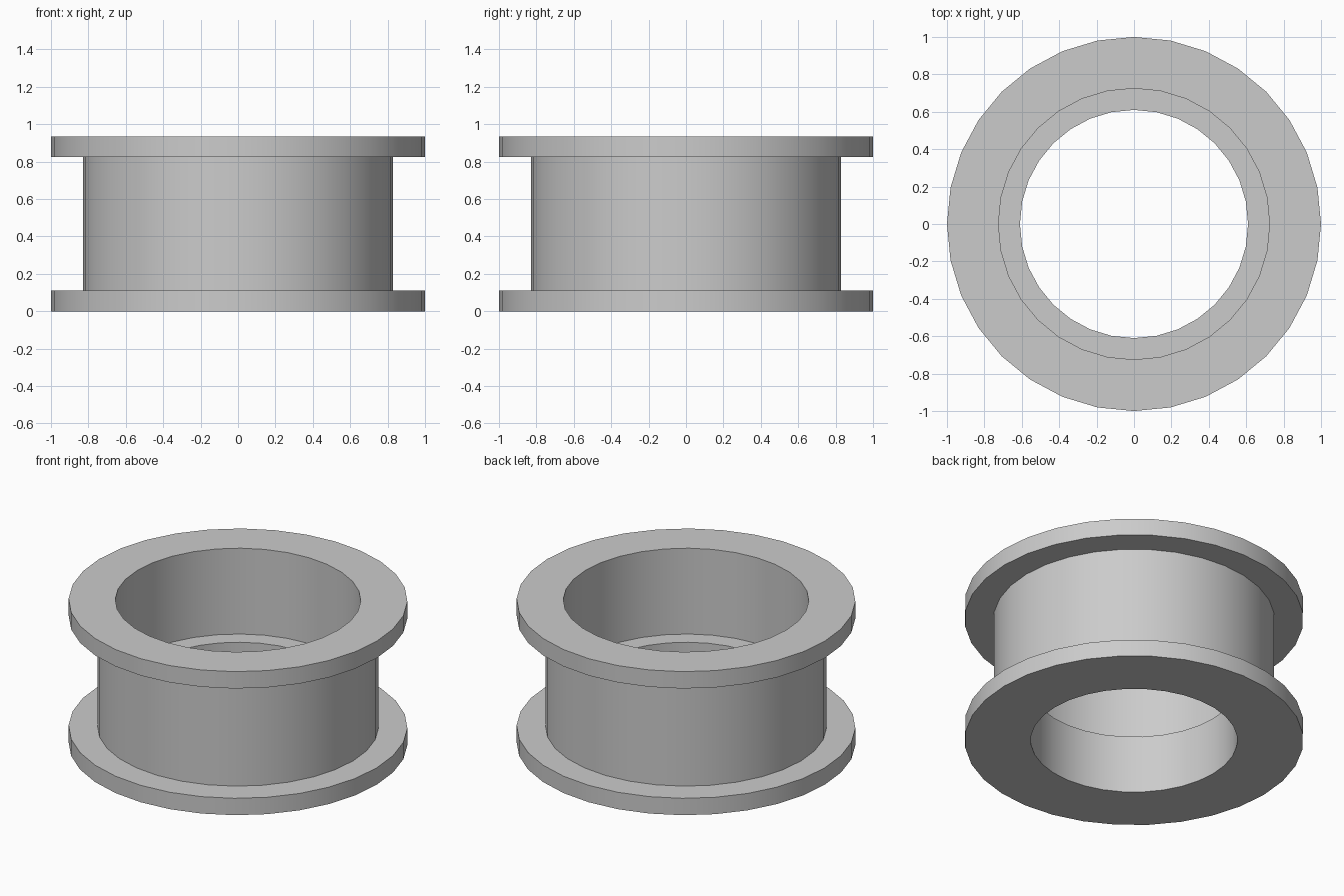
import bpy
import bmesh
import math

SIDES = 32
HEIGHT = 0.935
FLANGE = 0.11          # thickness of each flange
RIM_R, BARREL_R = 1.0, 0.83
BORE_R, HOLE_R = 0.725, 0.61
LEDGE_Z = 0.376        # height of the step inside the bore

cube = bpy.data.objects.get("Cube")
if cube:
    bpy.data.objects.remove(cube, do_unlink=True)


def make_material(name, rgb):
    mat = bpy.data.materials.new(name)
    mat.use_nodes = True
    color = (*rgb, 1.0)
    mat.diffuse_color = color
    mat.node_tree.nodes["Principled BSDF"].inputs["Base Color"].default_value = color
    return mat


def lathe(name, profile, material):
    """Spin a closed (radius, height) profile around the z axis."""
    bm = bmesh.new()
    verts = [bm.verts.new((r, 0, z)) for r, z in profile]
    edges = [bm.edges.new((v, verts[i - 1])) for i, v in enumerate(verts)]
    bmesh.ops.spin(bm, geom=verts + edges, cent=(0, 0, 0), axis=(0, 0, 1),
                   angle=math.tau, steps=SIDES)
    bmesh.ops.remove_doubles(bm, verts=bm.verts[:], dist=0.0005)
    bmesh.ops.recalc_face_normals(bm, faces=bm.faces[:])
    mesh = bpy.data.meshes.new(name)
    bm.to_mesh(mesh)
    bm.free()
    mesh.materials.append(material)
    obj = bpy.data.objects.new(name, mesh)
    bpy.context.collection.objects.link(obj)
    bpy.ops.object.select_all(action="DESELECT")
    obj.select_set(True)
    bpy.context.view_layer.objects.active = obj
    bpy.ops.object.shade_smooth_by_angle(angle=math.radians(30))
    return obj


grey = make_material("light grey", (0.6, 0.6, 0.6))

# Flanged ring: outer side going up, then the stepped bore going down
lathe("flanged_bushing", [
    (RIM_R, 0), (RIM_R, FLANGE),
    (BARREL_R, FLANGE), (BARREL_R, HEIGHT - FLANGE),
    (RIM_R, HEIGHT - FLANGE), (RIM_R, HEIGHT),
    (BORE_R, HEIGHT), (BORE_R, LEDGE_Z),
    (HOLE_R, LEDGE_Z), (HOLE_R, 0),
], grey)
